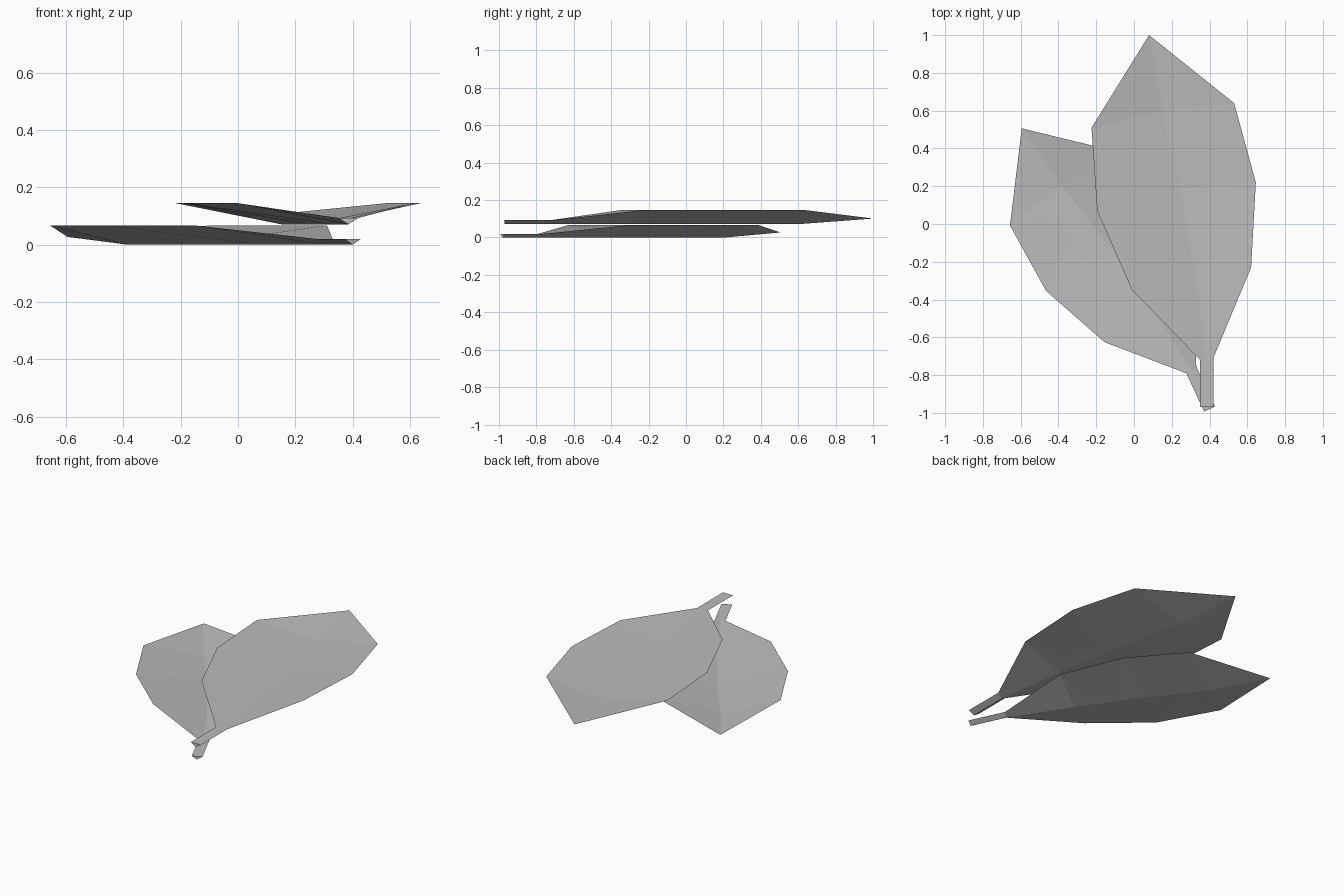
import bpy
import bmesh
from mathutils import Matrix, Vector

cube = bpy.data.objects.get("Cube")
if cube:
    bpy.data.objects.remove(cube, do_unlink=True)

# One grey for both leaves
grey = bpy.data.materials.new("leaf grey")
grey.use_nodes = True
colour = (0.5, 0.5, 0.5, 1)
grey.diffuse_color = colour
grey.node_tree.nodes["Principled BSDF"].inputs["Base Color"].default_value = colour

# Stations from stem end to widest parts: left edge, midrib, right edge (x, y)
# measured from the stem end, then edge height and inner midrib height
STATIONS = [
    ((-0.035, 0.0), (0.0, 0.0), (0.035, 0.0), 0.022, 0.022),
    ((-0.035, 0.25), (0.0, 0.25), (0.035, 0.26), 0.022, 0.020),
    ((-0.395, 0.62), (-0.06, 0.70), (0.235, 0.74), 0.075, 0.006),
    ((-0.58, 1.04), (-0.14, 1.16), (0.26, 1.19), 0.075, 0.006),
    ((-0.61, 1.48), (-0.235, 1.57), (0.145, 1.61), 0.075, 0.006),
]
TIP = (-0.305, 1.97, 0.03)


def make_leaf(name, position, angle, scale):
    """Folded leaf: a closed thin V-shaped blade running into a triangular stem."""
    bm = bmesh.new()
    rings = []
    for left, mid, right, edge, inner in STATIONS:
        points = [(*left, edge), (*mid, inner), (*right, edge), (*mid, 0)]
        rings.append([bm.verts.new(p) for p in points])
    for a, b in zip(rings, rings[1:]):
        for i in range(4):
            j = (i + 1) % 4
            bm.faces.new((a[i], a[j], b[j], b[i]))
    # Blunt stem end and pointed tip
    bm.faces.new(rings[0])
    tip = bm.verts.new(TIP)
    last = rings[-1]
    for i in range(4):
        bm.faces.new((last[i], last[(i + 1) % 4], tip))
    bmesh.ops.recalc_face_normals(bm, faces=bm.faces)
    bm.transform(Matrix.LocRotScale(
        Vector(position), Matrix.Rotation(angle, 3, 'Z').to_quaternion(), Vector([scale] * 3)))
    mesh = bpy.data.meshes.new(name)
    bm.to_mesh(mesh)
    bm.free()
    mesh.materials.append(grey)
    leaf = bpy.data.objects.new(name, mesh)
    bpy.context.collection.objects.link(leaf)


make_leaf("upper_leaf", (0.385, -0.97, 0.071), 0, 1)
make_leaf("lower_leaf", (0.40, -0.98, 0), 0.436, 0.897)
